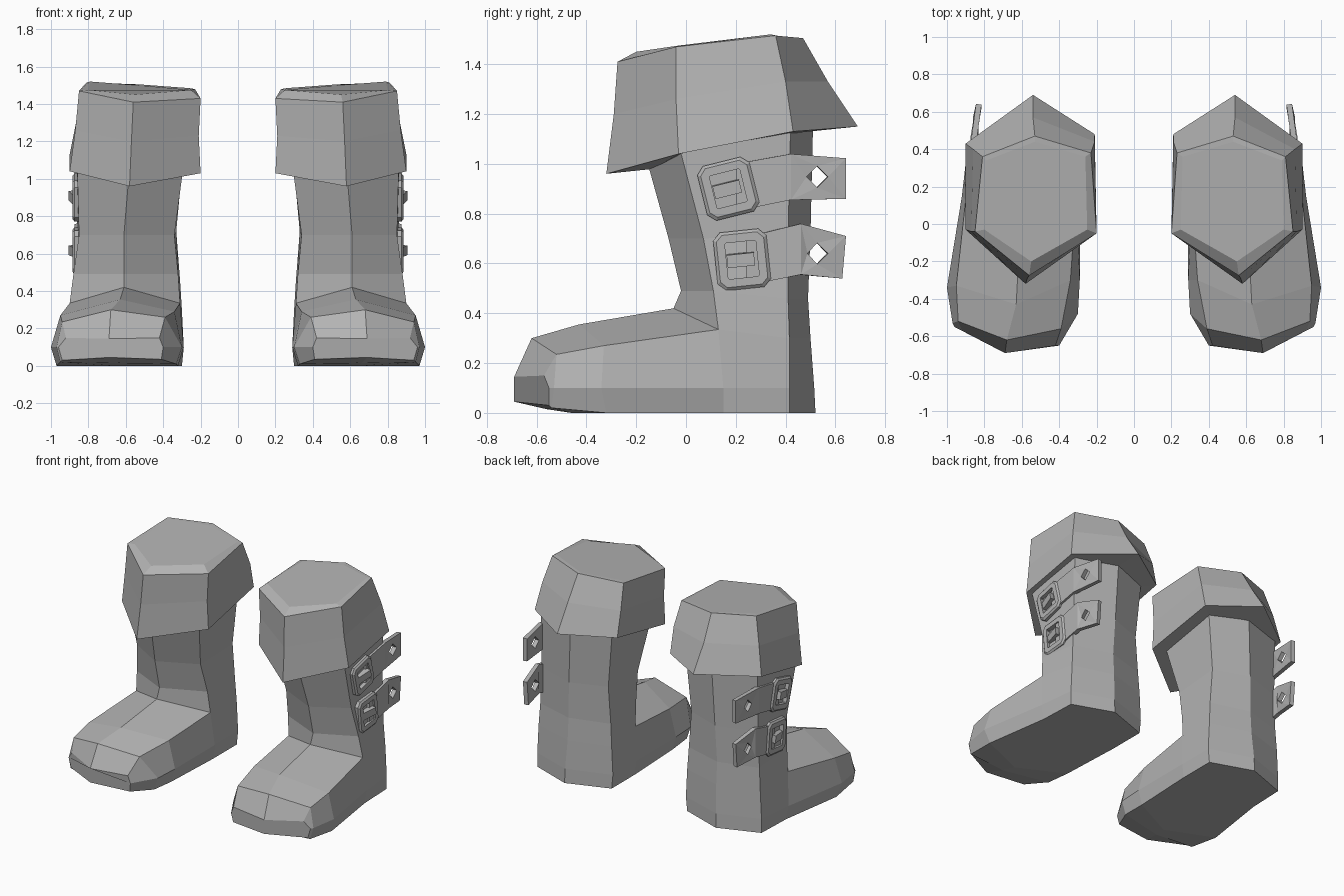
import bpy, bmesh, math
from mathutils import Vector

cube = bpy.data.objects.get("Cube")
if cube:
    bpy.data.objects.remove(cube)

grey = bpy.data.materials.new("plain_grey")
grey.use_nodes = True
grey.diffuse_color = (0.45, 0.45, 0.45, 1)
grey.node_tree.nodes["Principled BSDF"].inputs["Base Color"].default_value = (0.45, 0.45, 0.45, 1)


def finish(name, bm, thickness=0):
    """Turn a bmesh of the left boot's part into a mirrored flat-shaded pair."""
    bmesh.ops.remove_doubles(bm, verts=bm.verts[:], dist=0.0005)
    bmesh.ops.recalc_face_normals(bm, faces=bm.faces[:])
    mesh = bpy.data.meshes.new(name)
    bm.to_mesh(mesh)
    bm.free()
    mesh.materials.append(grey)
    ob = bpy.data.objects.new(name, mesh)
    bpy.context.collection.objects.link(ob)
    if thickness:
        solid = ob.modifiers.new("thickness", 'SOLIDIFY')
        solid.thickness = thickness
        solid.offset = 0
    ob.modifiers.new("pair", 'MIRROR').use_mirror_merge = False
    return ob


def loft(bm, rings, closed=True):
    """Skin a list of point rings with quads; return the vertex rings."""
    loops = [[bm.verts.new(p) for p in ring] for ring in rings]
    for a, b in zip(loops, loops[1:]):
        n = len(a)
        for i in range(n if closed else n - 1):
            j = (i + 1) % n
            bm.faces.new((a[i], a[j], b[j], b[i]))
    return loops


# Shaft: rings run front, outer front, outer back, back, inner back, inner front
shaft = [
    [(.58, -.17, 1.06), (.86, -.03, 1.08), (.86, .42, 1.15), (.56, .51, 1.15), (.29, .42, 1.15), (.29, -.03, 1.08)],
    [(.61, -.07, .70), (.85, .07, .70), (.86, .41, .72), (.58, .50, .72), (.33, .41, .72), (.34, .06, .70)],
    [(.61, -.02, .49), (.88, .11, .49), (.87, .41, .46), (.59, .49, .46), (.31, .41, .46), (.32, .11, .49)],
    [(.61, -.05, .42), (.90, .13, .335), (.88, .415, .30), (.59, .50, .30), (.30, .415, .30), (.31, .13, .335)],
]
front, outer, outer_back, back, inner_back, inner = shaft[-1]

# Foot: sections run outer sole, outer side, outer top, ridge, inner top, inner side, inner sole, mid sole
ankle = [(.90, .15, 0), (.92, .15, .10), outer, front, inner, (.29, .15, .10), (.30, .15, 0), (.60, .15, 0)]
foot = [
    ankle,
    [(.97, -.32, 0), (1.0, -.34, .10), (.95, -.33, .27), (.63, -.43, .355),
     (.34, -.30, .29), (.29, -.30, .10), (.32, -.30, 0), (.64, -.46, 0)],
    [(.95, -.54, .02), (.97, -.53, .10), (.94, -.52, .235), (.68, -.62, .30),
     (.39, -.56, .26), (.30, -.48, .10), (.33, -.48, .01), (.66, -.56, .015)],
    [(.94, -.55, .03), (.96, -.55, .10), (.92, -.57, .15), (.69, -.69, .145),
     (.42, -.65, .15), (.40, -.65, .10), (.41, -.64, .035), (.69, -.69, .045)],
]
heel = [
    [outer, outer_back, back, inner_back, inner],
    [ankle[1], (.89, .415, .10), (.60, .515, .10), (.29, .415, .10), ankle[5]],
    [ankle[0], (.89, .415, 0), (.60, .52, 0), (.30, .415, 0), ankle[6]],
]
bm = bmesh.new()
bm.faces.new(loft(bm, shaft)[0])
sections = loft(bm, foot)
bm.faces.new(sections[-1])
bm.faces.new(loft(bm, heel, closed=False)[-1] + [bm.verts.new(ankle[7])])
finish("boot_bodies", bm)

# Cuff: underside, flared hem, middle, shoulder and inset top
cuff = [
    [(.58, -.13, .98), (.84, .01, 1.05), (.84, .40, 1.12), (.56, .49, 1.13), (.31, .40, 1.11), (.31, .01, 1.04)],
    [(.58, -.32, .96), (.90, -.03, 1.04), (.90, .43, 1.13), (.54, .69, 1.15), (.21, .48, 1.13), (.20, -.05, 1.03)],
    [(.57, -.29, 1.20), (.87, -.04, 1.26), (.86, .40, 1.33), (.54, .57, 1.33), (.21, .44, 1.31), (.21, -.05, 1.23)],
    [(.56, -.275, 1.41), (.85, -.04, 1.47), (.81, .36, 1.515), (.53, .47, 1.505), (.23, .38, 1.48), (.20, -.05, 1.43)],
    [(.55, -.20, 1.45), (.80, -.03, 1.475), (.79, .34, 1.52), (.53, .44, 1.50), (.26, .36, 1.485), (.25, -.03, 1.475)],
]
bm = bmesh.new()
loops = loft(bm, cuff)
bm.faces.new(loops[0])
bm.faces.new(loops[-1])
finish("cuffs", bm)


def strap(name, top, bottom, hole):
    """Bent band with a free tip pierced by a diamond hole."""
    bm = bmesh.new()
    xs = (.86, .86, .83)
    rows = loft(bm, [[(x, *t), (x, *b)] for x, t, b in zip(xs, top, bottom)], closed=False)
    bm.faces.remove(bm.faces[:][-1])
    corners = [rows[1][0], rows[2][0], rows[2][1], rows[1][1]]
    y, z = hole
    r = .043
    gem = [bm.verts.new((.846, y + dy, z + dz)) for dy, dz in ((-r, 0), (0, r), (r, 0), (0, -r))]
    for i in range(4):
        j = (i + 1) % 4
        bm.faces.new((corners[i], gem[j], gem[i]))
        bm.faces.new((corners[i], corners[j], gem[j]))
    finish(name, bm, .03)


def buckle(name, centre, width, height, angle):
    """Chamfered frame, with a slanted prong in its opening."""
    place = lambda x, u, v: (x, centre[0] + u * math.cos(angle) - v * math.sin(angle),
                             centre[1] + u * math.sin(angle) + v * math.cos(angle))

    def octagon(w, h, cut):
        pts = []
        for sy, sz in ((1, 1), (-1, 1), (-1, -1), (1, -1)):
            pair = [(sy * (w - cut), sz * h), (sy * w, sz * (h - cut))]
            pts += pair if sy * sz < 0 else pair[::-1]
        return pts

    bm = bmesh.new()
    w, h = width / 2, height / 2
    outline = octagon(w, h, .03)
    rim = octagon(w - .012, h - .012, .025)
    opening = octagon(w - .045, h - .045, .004)
    layers = ((.845, outline), (.875, outline), (.885, rim), (.885, opening), (.845, opening), (.845, outline))
    loft(bm, [[place(x, u, v) for u, v in pts] for x, pts in layers])
    finish(name + "_frame", bm)

    bm = bmesh.new()
    ends = loft(bm, [[place(x, u, v) for x, v in ((.85, -.028), (.85, .028), (lift, .024), (lift, -.028))]
                     for u, lift in ((-.06, .88), (.05, .905))])
    for end in ends:
        bm.faces.new(end)
    finish(name + "_prong", bm)


strap("upper_straps", [(.20, 1.0), (.42, 1.04), (.64, 1.022)], [(.20, .81), (.42, .855), (.64, .86)], (.525, .948))
strap("lower_straps", [(.24, .705), (.46, .76), (.64, .71)], [(.24, .51), (.46, .555), (.625, .54)], (.525, .64))
buckle("upper_buckles", (.17, .90), .215, .225, math.radians(14))
buckle("lower_buckles", (.225, .615), .215, .235, math.radians(6))
